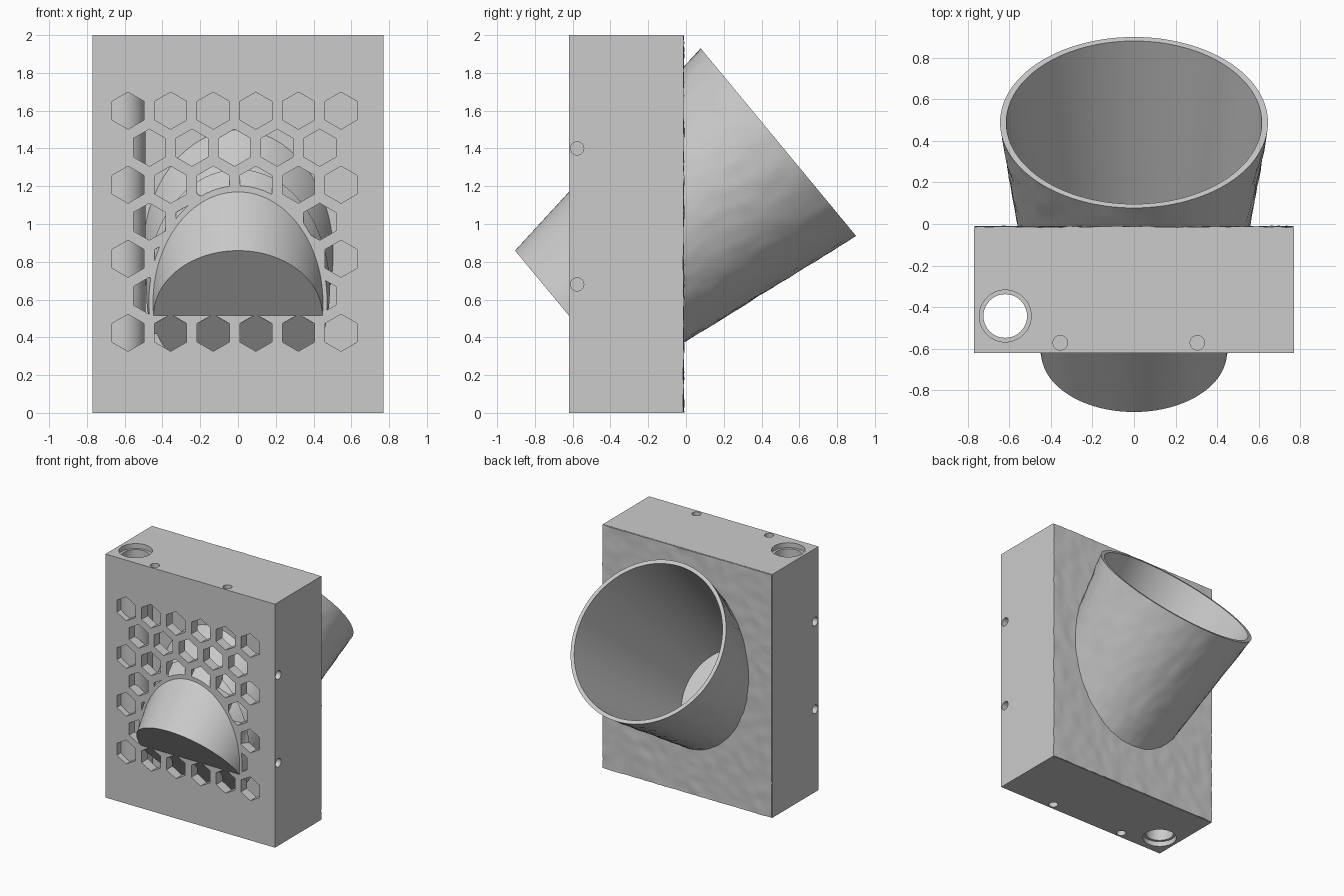
import bpy, bmesh, math
from mathutils import Matrix, Vector, noise

old = bpy.data.objects.get("Cube")
if old:
    bpy.data.objects.remove(old)

# Single material
GREY = (0.6, 0.6, 0.6, 1)
mat = bpy.data.materials.new("light_grey")
mat.use_nodes = True
mat.diffuse_color = GREY
mat.node_tree.nodes["Principled BSDF"].inputs["Base Color"].default_value = GREY

# Housing limits
W, FRONT, BACK, TOP = 0.77, -0.62, -0.02, 2.0
WALL, FLOOR = 0.08, -0.32

# Duct frame: local z runs along the tilted axis, from the hood cap to the rear rim
axis = Vector((0, 0.77, 0.638)).normalized()
DUCT = Matrix(((1, 0, 0, 0),
               (0, axis.z, axis.y, FRONT),
               (0, -axis.y, axis.z, 0.515),
               (0, 0, 0, 1)))
LENGTH, R_CAP, R_RIM = 1.44, 0.447, 0.645


def finish(name, bm):
    bmesh.ops.remove_doubles(bm, verts=bm.verts, dist=1e-5)
    bmesh.ops.recalc_face_normals(bm, faces=bm.faces)
    me = bpy.data.meshes.new(name)
    bm.to_mesh(me)
    bm.free()
    me.materials.append(mat)
    ob = bpy.data.objects.new(name, me)
    bpy.context.collection.objects.link(ob)
    return ob


def add_box(bm, lo, hi):
    lo, hi = Vector(lo), Vector(hi)
    m = Matrix.Translation((lo + hi) / 2) @ Matrix.Diagonal((*(hi - lo), 1))
    bmesh.ops.create_cube(bm, size=1, matrix=m)


def add_rod(bm, centre, r, depth, direction, sides=32, spin=0.0):
    rot = Vector(direction).to_track_quat('Z', 'Y').to_matrix().to_4x4()
    m = Matrix.Translation(centre) @ rot @ Matrix.Rotation(spin, 4, 'Z')
    bmesh.ops.create_cone(bm, cap_ends=True, segments=sides, radius1=r,
                          radius2=r, depth=depth, matrix=m)


def lathe(name, profile, matrix, sides=96):
    bm = bmesh.new()
    rings = []
    for r, t in profile:
        ring = []
        for i in range(sides):
            a = math.tau * i / sides
            ring.append(bm.verts.new(matrix @ Vector((r * math.cos(a), r * math.sin(a), t))))
        rings.append(ring)
    for p, q in zip(rings, rings[1:]):
        for i in range(sides):
            j = (i + 1) % sides
            bm.faces.new((p[i], p[j], q[j], q[i]))
    bmesh.ops.dissolve_degenerate(bm, dist=1e-6, edges=bm.edges)
    return finish(name, bm)


def combine(ob, other, operation='DIFFERENCE'):
    other.hide_render = True
    mod = ob.modifiers.new("cut", 'BOOLEAN')
    mod.operation, mod.solver, mod.object = operation, 'EXACT', other
    bpy.context.view_layer.objects.active = ob
    bpy.ops.object.modifier_apply(modifier=mod.name)
    bpy.data.objects.remove(other)


def radius(t):
    return R_CAP + (R_RIM - R_CAP) * t / LENGTH


def solid_cone(name, t0, offset):
    return lathe(name, [(0, t0), (radius(t0) + offset, t0),
                        (R_RIM + offset, LENGTH), (0, LENGTH)], DUCT)


def bump(p):
    return 0.006 * noise.noise(p * 14) + 0.003 * noise.noise(p * 30)


def smooth(ob, angle=35):
    bpy.ops.object.select_all(action='DESELECT')
    ob.select_set(True)
    bpy.context.view_layer.objects.active = ob
    bpy.ops.object.shade_smooth_by_angle(angle=math.radians(angle))


# Housing box with an inner chamber
bm = bmesh.new()
add_box(bm, (-W, FRONT, 0), (W, BACK, TOP))
housing = finish("vent_housing", bm)
bm = bmesh.new()
add_box(bm, (-0.7, FRONT + WALL, 0.12), (0.7, FLOOR, TOP - 0.12))
combine(housing, finish("chamber_cutter", bm))

# Honeycomb openings, kept clear of the hood by a narrow collar
bm = bmesh.new()
for row in range(7):
    shift = row % 2
    for col in range(6 - shift):
        x = -0.582 + 0.2255 * (col + shift / 2)
        add_rod(bm, (x, FRONT, 1.6 - 0.196 * row), 0.098, 2.5 * WALL,
                (0, 1, 0), sides=6, spin=math.pi / 2)
hexes = finish("honeycomb_cutter", bm)
# turn the prisms point-up if the rod frame left them flat-up
span = [v.co for v in hexes.data.vertices][:12]
if max(c.x for c in span) - min(c.x for c in span) > 0.18:
    for row in range(len(hexes.data.vertices) // 12):
        vs = hexes.data.vertices[row * 12:row * 12 + 12]
        mid = sum((v.co for v in vs), Vector()) / 12
        turn = Matrix.Rotation(math.pi / 6, 3, 'Y')
        for v in vs:
            v.co = mid + turn @ (v.co - mid)
combine(hexes, solid_cone("collar_cutter", 0.0, 0.022))
combine(housing, hexes)

# Rough back skin
bm = bmesh.new()
bmesh.ops.create_grid(bm, x_segments=44, y_segments=56, size=1)
for v in bm.verts:
    v.co = Vector((v.co.x * (W - 0.002), BACK - 0.03, TOP / 2 + v.co.y * (TOP / 2 - 0.002)))
ext = bmesh.ops.extrude_face_region(bm, geom=bm.faces[:])
for v in ext["geom"]:
    if isinstance(v, bmesh.types.BMVert):
        v.co.y = -0.013 + bump(v.co)
back_skin = finish("back_skin", bm)

# Clear the duct passage through housing and skin
for part in (housing, back_skin):
    combine(part, solid_cone("passage_cutter", 0.015, -0.015))

# Vertical cable tunnel with a recess at each end
TX, TY = -0.62, -0.443
bm = bmesh.new()
add_rod(bm, (TX, TY, TOP / 2), 0.115, 2.2, (0, 0, 1), 48)
combine(housing, finish("tunnel_cutter", bm))
bm = bmesh.new()
for z in (0, TOP):
    add_rod(bm, (TX, TY, z), 0.125, 0.08, (0, 0, 1), 48)
combine(housing, finish("recess_cutter", bm))
tunnel = lathe("tunnel_tube", [(0.105, 0.04), (0.13, 0.04), (0.13, 1.96),
                               (0.105, 1.96), (0.105, 0.04)],
               Matrix.Translation((TX, TY, 0)), 48)

# Small pin holes on the sides, top and bottom
bm = bmesh.new()
for side in (-1, 1):
    for z in (0.68, 1.4):
        add_rod(bm, (side * W, -0.576, z), 0.035, 0.2, (1, 0, 0), 24)
    for x in (-0.355, 0.305):
        add_rod(bm, (x, -0.572, TOP * (side + 1) / 2), 0.035, 0.2, (0, 0, 1), 24)
combine(housing, finish("pin_cutter", bm))

# Tapered duct: closed hood at the front, open rim at the rear
STEPS = 28
outer = [(radius(LENGTH * i / STEPS), LENGTH * i / STEPS) for i in range(STEPS + 1)]
duct = lathe("tapered_duct", [(0, 0)] + outer +
             [(R_RIM - 0.03, LENGTH), (R_CAP - 0.026, 0.03), (0, 0.03)], DUCT, 128)

# Rough outer skin on the rear part of the duct
inverse = DUCT.inverted()
for v in duct.data.vertices:
    p = inverse @ v.co
    r = math.hypot(p.x, p.y)
    if v.co.y > BACK and p.z < LENGTH - 0.01 and r > radius(p.z) - 0.01:
        k = 1 + bump(v.co) / r
        v.co = DUCT @ Vector((p.x * k, p.y * k, p.z))

for part in (housing, back_skin, tunnel, duct):
    smooth(part)
